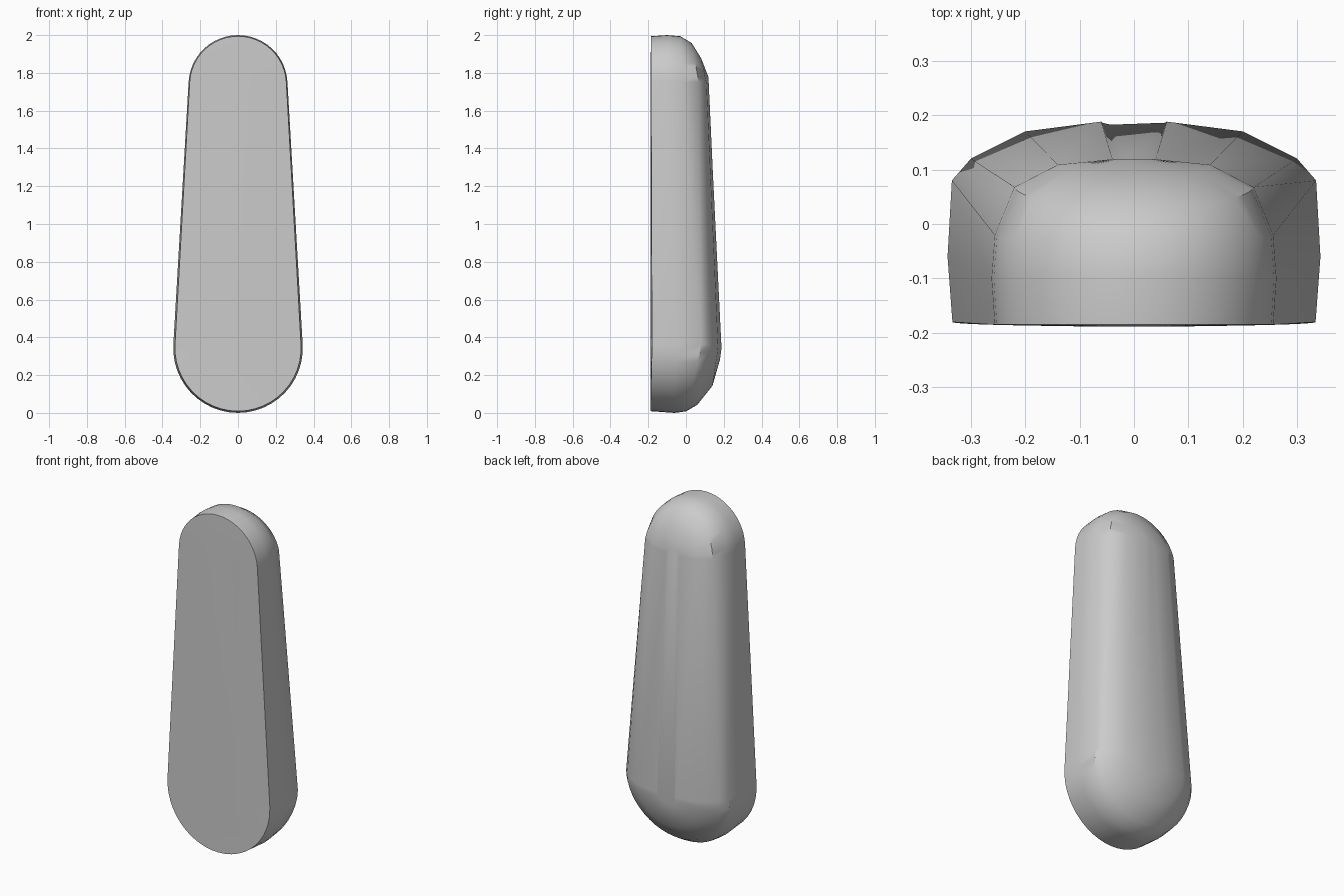
import bpy, bmesh, math

cube = bpy.data.objects.get("Cube")
if cube:
    bpy.data.objects.remove(cube)

ARC = 24            # segments in each rounded end
Z_TOP, Z_LOW = 1.738, 0.343


def outline(top_r, low_r, top_y, low_y, top_drop, low_drop):
    """Tapered capsule outline; the drops pull the rounded ends forward."""
    lean = math.asin((low_r - top_r) / (Z_TOP - Z_LOW))
    points = []
    for r, zc, y, drop, start, end in (
            (top_r, Z_TOP, top_y, top_drop, lean, math.pi - lean),
            (low_r, Z_LOW, low_y, low_drop, math.pi - lean, 2 * math.pi + lean)):
        for i in range(ARC + 1):
            t = start + (end - start) * i / ARC
            reach = abs(math.sin(t)) if (math.sin(t) > 0) == (zc == Z_TOP) else 0
            points.append((r * math.cos(t), y - drop * reach, zc + r * math.sin(t)))
    return points


# Outlines from the flat front to the domed back
rings = [
    (0.10, 0.15, -0.188, -0.187, 0, 0),
    (0.256, 0.334, -0.185, -0.180, 0, 0.008),
    (0.262, 0.343, -0.10, -0.06, 0, 0),
    (0.256, 0.335, -0.02, 0.08, 0.01, 0.08),
    (0.22, 0.30, 0.07, 0.12, 0.04, 0.06),
    (0.14, 0.20, 0.11, 0.17, 0.03, 0.03),
    (0.04, 0.06, 0.119, 0.188, 0, 0.008),
]

bm = bmesh.new()
loops = [[bm.verts.new(p) for p in outline(*ring)] for ring in rings]
count = len(loops[0])
for near, far in zip(loops, loops[1:]):
    for i in range(count):
        j = (i + 1) % count
        bm.faces.new((near[i], near[j], far[j], far[i]))
bm.faces.new(loops[0])
bm.faces.new(loops[-1])
bmesh.ops.recalc_face_normals(bm, faces=bm.faces)

mesh = bpy.data.meshes.new("rounded_handle")
bm.to_mesh(mesh)
bm.free()
handle = bpy.data.objects.new("rounded_handle", mesh)
bpy.context.collection.objects.link(handle)

# Plain grey finish
grey = bpy.data.materials.new("plain grey")
grey.use_nodes = True
colour = (0.6, 0.6, 0.6, 1)
grey.diffuse_color = colour
grey.node_tree.nodes["Principled BSDF"].inputs["Base Color"].default_value = colour
mesh.materials.append(grey)

bpy.ops.object.select_all(action="DESELECT")
handle.select_set(True)
bpy.context.view_layer.objects.active = handle
bpy.ops.object.shade_smooth_by_angle(angle=math.radians(35))
